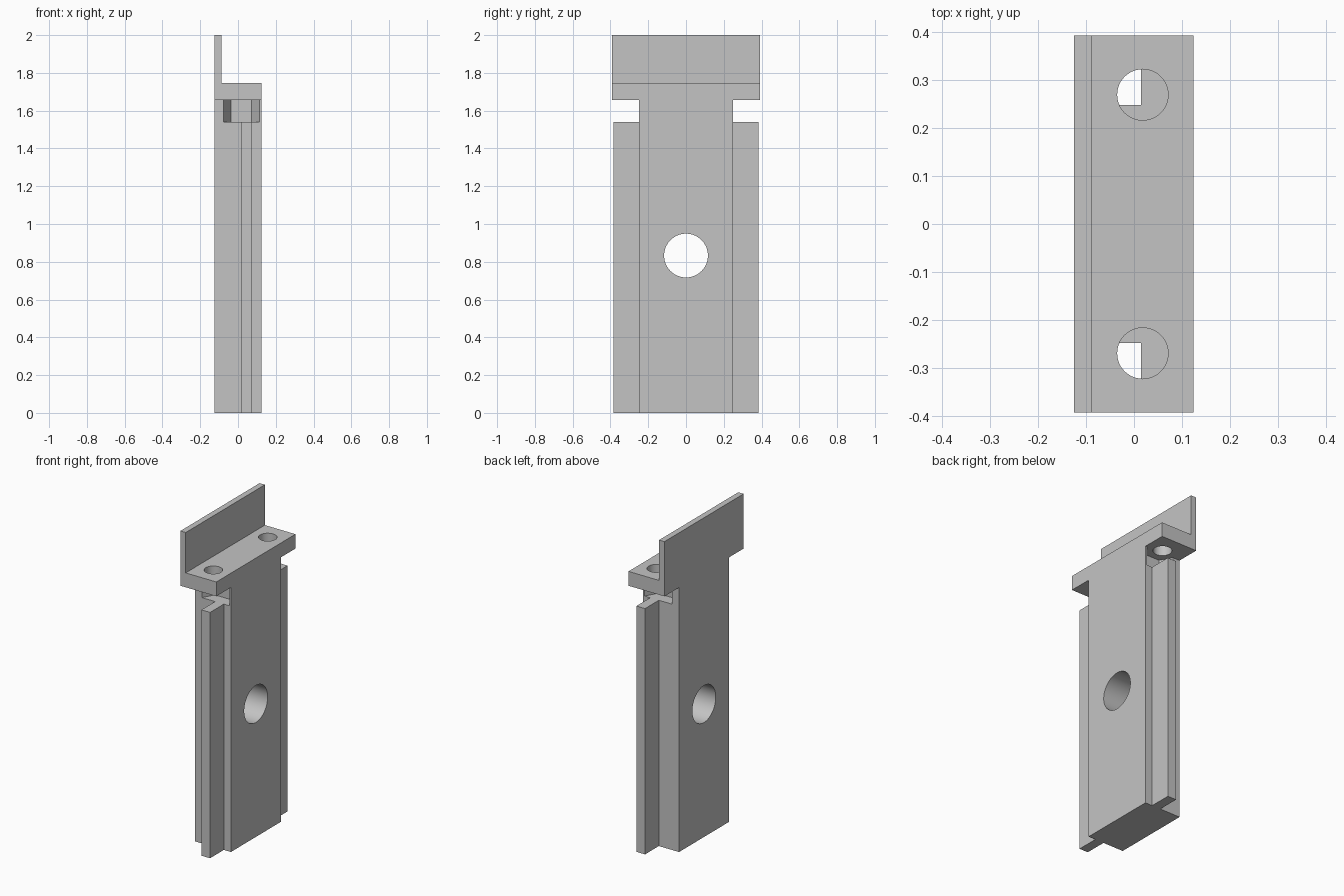
import bpy
import bmesh
from math import cos, sin, tau, radians
from mathutils import Vector

old = bpy.data.objects.get("Cube")
if old:
    bpy.data.objects.remove(old, do_unlink=True)

grey = bpy.data.materials.new("plain grey")
grey.use_nodes = True
colour = (0.55, 0.55, 0.55, 1)
grey.diffuse_color = colour
grey.node_tree.nodes["Principled BSDF"].inputs["Base Color"].default_value = colour


def prism(name, points, axis, low, high):
    """Extrude a flat outline along x, y or z, from low to high."""
    def place(a, b):
        return {"x": (low, a, b), "y": (a, low, b), "z": (a, b, low)}[axis]
    direction = Vector([float(axis == k) for k in "xyz"])
    bm = bmesh.new()
    face = bm.faces.new([bm.verts.new(place(a, b)) for a, b in points])
    grown = bmesh.ops.extrude_face_region(bm, geom=[face], use_keep_orig=True)
    moved = [g for g in grown["geom"] if isinstance(g, bmesh.types.BMVert)]
    bmesh.ops.translate(bm, verts=moved, vec=direction * (high - low))
    bmesh.ops.recalc_face_normals(bm, faces=bm.faces)
    mesh = bpy.data.meshes.new(name)
    bm.to_mesh(mesh)
    bm.free()
    mesh.materials.append(grey)
    obj = bpy.data.objects.new(name, mesh)
    bpy.context.collection.objects.link(obj)
    return obj


def ring(a, b, radius, sides):
    return [(a + radius * cos(tau * i / sides), b + radius * sin(tau * i / sides))
            for i in range(sides)]


def rect(a0, a1, b0, b1):
    return [(a0, b0), (a1, b0), (a1, b1), (a0, b1)]


def select_only(obj):
    bpy.ops.object.select_all(action="DESELECT")
    obj.select_set(True)
    bpy.context.view_layer.objects.active = obj


def cut(target, cutter):
    cutter.hide_render = True
    mod = target.modifiers.new("cut", "BOOLEAN")
    mod.operation = "DIFFERENCE"
    mod.solver = "EXACT"
    mod.object = cutter
    select_only(target)
    bpy.ops.object.modifier_apply(modifier=mod.name)
    bpy.data.objects.remove(cutter, do_unlink=True)


BACK, FRONT = -0.125, 0.124
CORE_Y, RAIL_Y, CAP_Y = 0.2475, 0.384, 0.392
RAIL_TOP, CORE_TOP, CAP_TOP = 1.54, 1.657, 1.747
BOLT_X, BOLT_Y = 0.018, 0.269

# Upright core slab with a round bore through it
core = prism("core", rect(BACK, FRONT, -CORE_Y, CORE_Y), "z", 0, CORE_TOP)
cut(core, prism("bore_cutter", ring(0, 0.833, 0.116, 64), "x", -0.3, 0.3))

# L-shaped cap: shelf with a thin upright plate
bracket = prism("top_bracket", [(BACK, CORE_TOP), (FRONT, CORE_TOP), (FRONT, CAP_TOP),
                                (-0.088, CAP_TOP), (-0.088, 2), (BACK, 2)],
                "y", -CAP_Y, CAP_Y)

for side, label in ((1, "back"), (-1, "front")):
    # Hexagonal nut pocket in the core, bolt hole through the shelf
    y = side * BOLT_Y
    cut(core, prism("nut_cutter", ring(BOLT_X, y, 0.108, 6), "z", RAIL_TOP, 1.9))
    cut(bracket, prism("bolt_cutter", ring(BOLT_X, y, 0.053, 48), "z", 1.5, 1.9))
    # Side rail, stopping short of the cap
    y0, y1 = sorted((side * CORE_Y, side * RAIL_Y))
    prism(label + "_side_rail", rect(0.015, 0.075, y0, y1), "z", 0, RAIL_TOP)

# Smooth round bores, sharp corners elsewhere
for obj in (core, bracket):
    select_only(obj)
    bpy.ops.object.shade_smooth_by_angle(angle=radians(30))
